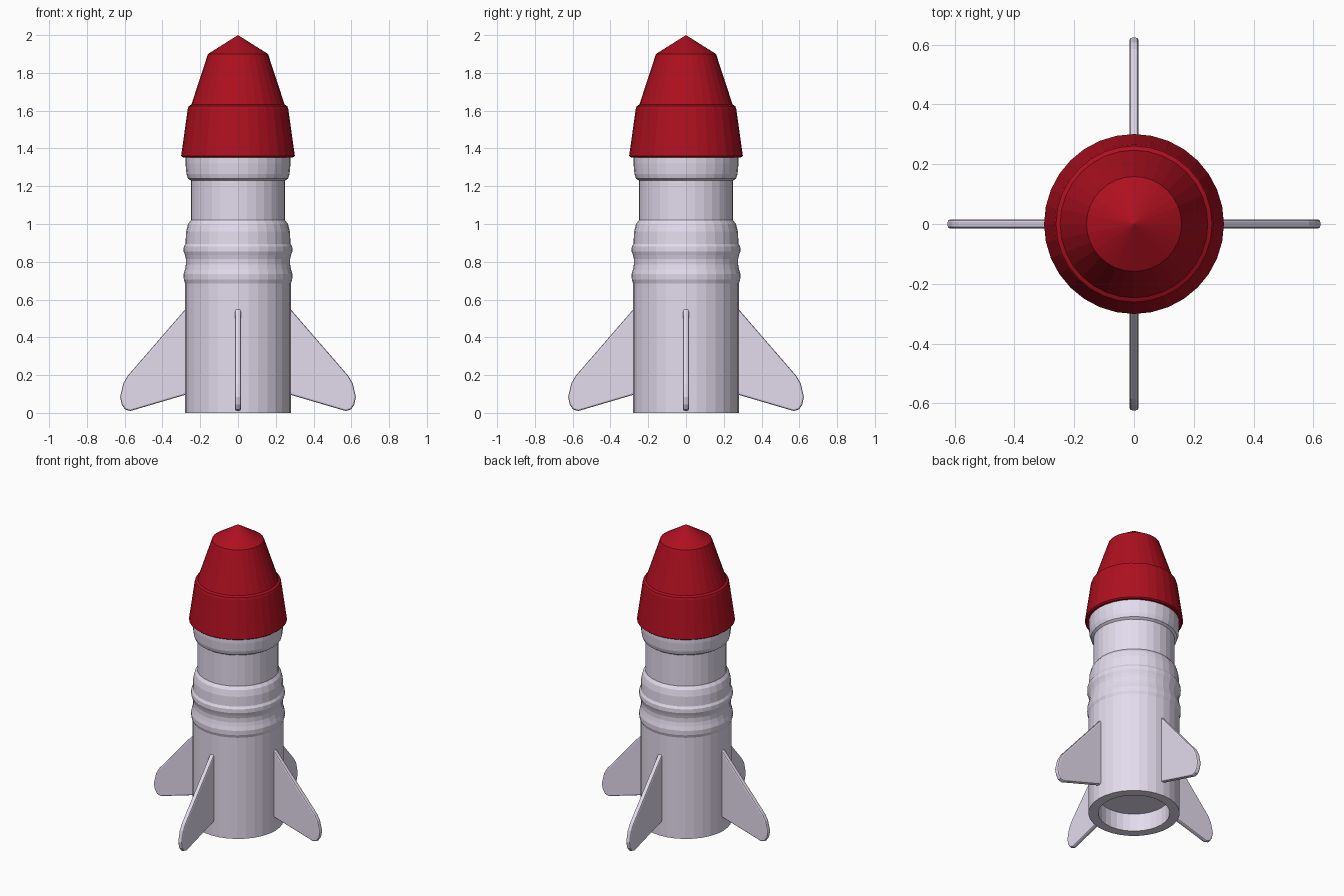
import bpy, bmesh
from math import cos, sin, pi

if "Cube" in bpy.data.objects:
    bpy.data.objects.remove(bpy.data.objects["Cube"])

SIDES = 32


def material(name, color):
    m = bpy.data.materials.new(name)
    m.diffuse_color = (*color, 1)
    m.use_nodes = True
    m.node_tree.nodes["Principled BSDF"].inputs["Base Color"].default_value = m.diffuse_color
    return m


RED = material("red_paint", (0.42, 0.005, 0.014))
PALE = material("pale_paint", (0.77, 0.71, 0.85))


def add_object(name, bm, mat):
    bmesh.ops.recalc_face_normals(bm, faces=bm.faces[:])
    me = bpy.data.meshes.new(name)
    bm.to_mesh(me)
    bm.free()
    me.materials.append(mat)
    ob = bpy.data.objects.new(name, me)
    bpy.context.collection.objects.link(ob)
    return ob


def lathe(name, profile, mat):
    # Spin a (radius, z) profile; radius 0 ends become poles
    bm = bmesh.new()
    rings = []
    for r, z in profile:
        n = SIDES if r > 0 else 1
        rings.append([bm.verts.new((r * cos(2 * pi * i / SIDES),
                                    r * sin(2 * pi * i / SIDES), z)) for i in range(n)])
    for a, b in zip(rings, rings[1:]):
        for i in range(SIDES):
            j = (i + 1) % SIDES
            quad = [a[i % len(a)], a[j % len(a)], b[j % len(b)], b[i % len(b)]]
            bm.faces.new(list(dict.fromkeys(quad)))
    return add_object(name, bm, mat)


# Hull: hollow nozzle end, two raised bands, narrow neck and collar
lathe("hull", [
    (0, 0.12), (0.22, 0.12), (0.22, 0), (0.28, 0), (0.28, 0.685),
    (0.287, 0.705), (0.288, 0.735), (0.281, 0.76), (0.276, 0.785), (0.276, 0.815),
    (0.281, 0.835), (0.288, 0.855), (0.287, 0.88), (0.278, 0.895), (0.275, 0.96),
    (0.265, 1.0), (0.25, 1.02), (0.25, 1.23), (0.265, 1.24), (0.273, 1.265),
    (0.278, 1.32), (0.278, 1.37), (0, 1.37)], PALE)

# Nose cone: flared skirt, small step, upper cone and blunt tip
lathe("nose_cone", [
    (0, 1.36), (0.292, 1.353), (0.301, 1.36), (0.266, 1.61), (0.261, 1.624),
    (0.247, 1.632), (0.159, 1.90), (0, 2.0)], RED)

# Four swept fins with rounded edges
FIN = [(0.25, 0.582), (0.585, 0.195), (0.608, 0.155), (0.624, 0.085),
       (0.616, 0.045), (0.598, 0.018), (0.57, 0.01), (0.25, 0.104)]
HALF = 0.015
for k in range(4):
    bm = bmesh.new()
    left = [bm.verts.new((r, -HALF, z)) for r, z in FIN]
    right = [bm.verts.new((r, HALF, z)) for r, z in FIN]
    caps = [bm.faces.new(left), bm.faces.new(right[::-1])]
    for i in range(len(FIN)):
        j = (i + 1) % len(FIN)
        bm.faces.new((left[i], left[j], right[j], right[i]))
    rim = [e for f in caps for e in f.edges]
    bmesh.ops.bevel(bm, geom=rim, offset=0.009, segments=2, profile=0.5, affect='EDGES')
    fin = add_object(f"fin_{k + 1}", bm, PALE)
    fin.rotation_euler.z = k * pi / 2
